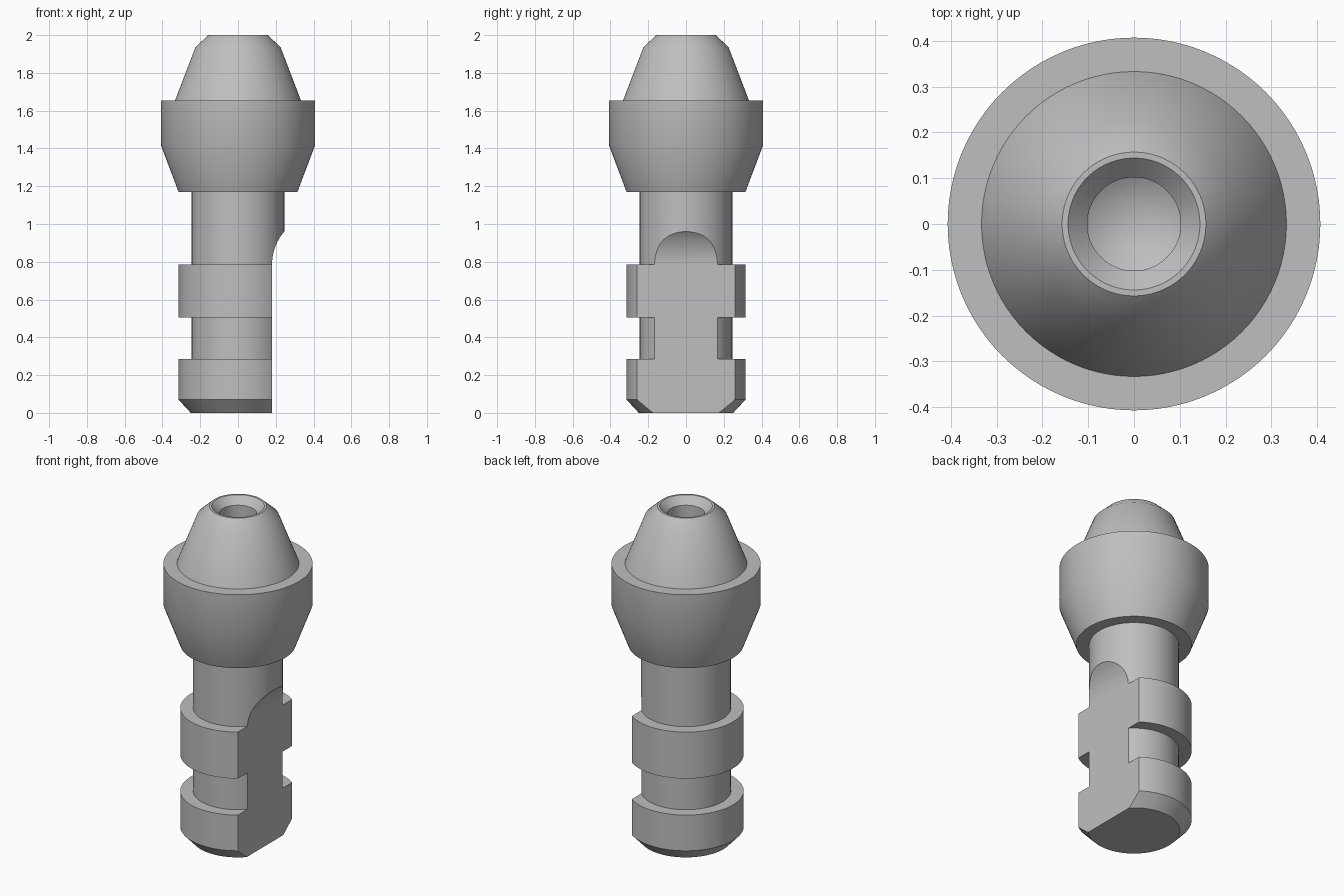
import bpy, bmesh, math
from mathutils import Vector

cube = bpy.data.objects.get("Cube")
if cube:
    bpy.data.objects.remove(cube, do_unlink=True)

# One plain metal colour
GREY = (0.52, 0.52, 0.52, 1)
metal = bpy.data.materials.new("grey_metal")
metal.use_nodes = True
metal.diffuse_color = GREY
metal.node_tree.nodes["Principled BSDF"].inputs["Base Color"].default_value = GREY


def add_object(name, bm):
    bmesh.ops.recalc_face_normals(bm, faces=bm.faces)
    mesh = bpy.data.meshes.new(name)
    bm.to_mesh(mesh)
    bm.free()
    mesh.materials.append(metal)
    obj = bpy.data.objects.new(name, mesh)
    bpy.context.collection.objects.link(obj)
    return obj


def lathe(name, profile, steps=96):
    bm = bmesh.new()
    verts = [bm.verts.new((r, 0, z)) for r, z in profile]
    edges = [bm.edges.new(pair) for pair in zip(verts, verts[1:])]
    bmesh.ops.spin(bm, geom=verts + edges, cent=(0, 0, 0), axis=(0, 0, 1),
                   angle=math.tau, steps=steps)
    bmesh.ops.remove_doubles(bm, verts=bm.verts, dist=1e-5)
    return add_object(name, bm)


# Turned body: (radius, height) from the base up, then down into the drilled hole
FLANGE, SHAFT, COLLAR = 0.315, 0.245, 0.407
body = lathe("turned_pin", [
    (0, 0), (0.25, 0), (FLANGE, 0.07), (FLANGE, 0.285),        # chamfered foot
    (SHAFT, 0.285), (SHAFT, 0.505),                            # groove
    (FLANGE, 0.505), (FLANGE, 0.785),                          # upper flange
    (SHAFT, 0.785), (SHAFT, 1.17),                             # neck
    (FLANGE, 1.17), (COLLAR, 1.415), (COLLAR, 1.655),          # collar
    (0.333, 1.655), (0.225, 1.937), (0.157, 2),                # tapered nose
    (0.144, 2), (0.102, 1.957), (0.102, 1.65), (0, 1.59),      # countersunk hole
])

# Side flat with a rounded run-out at its top
FLAT_X, RUNOUT_Z, RADIUS = 0.18, 0.785, 0.268
outline = [(0.7, -0.1), (FLAT_X, -0.1)]
for i in range(17):
    a = math.radians(60) * i / 16
    outline.append((FLAT_X + RADIUS * (1 - math.cos(a)),
                    RUNOUT_Z + RADIUS * math.sin(a)))
outline.append((0.7, outline[-1][1]))
bm = bmesh.new()
face = bm.faces.new([bm.verts.new((x, -0.5, z)) for x, z in outline])
ext = bmesh.ops.extrude_face_region(bm, geom=[face])
bmesh.ops.translate(bm, vec=Vector((0, 1, 0)),
                    verts=[g for g in ext["geom"] if isinstance(g, bmesh.types.BMVert)])
cutter = add_object("flat_cutter", bm)
cutter.hide_render = True

cut = body.modifiers.new("side_flat", "BOOLEAN")
cut.operation = "DIFFERENCE"
cut.solver = "EXACT"
cut.object = cutter
bpy.context.view_layer.objects.active = body
body.select_set(True)
bpy.ops.object.modifier_apply(modifier=cut.name)
bpy.data.objects.remove(cutter, do_unlink=True)

# Smooth turned faces, crisp shoulders, and a crisp border round the flat
bpy.ops.object.shade_smooth_by_angle(angle=math.radians(30))
bm = bmesh.new()
bm.from_mesh(body.data)
for f in bm.faces:
    if f.normal.x > 0.9999 and abs(f.calc_center_median().x - FLAT_X) < 1e-3:
        for e in f.edges:
            e.smooth = False
bm.to_mesh(body.data)
bm.free()
